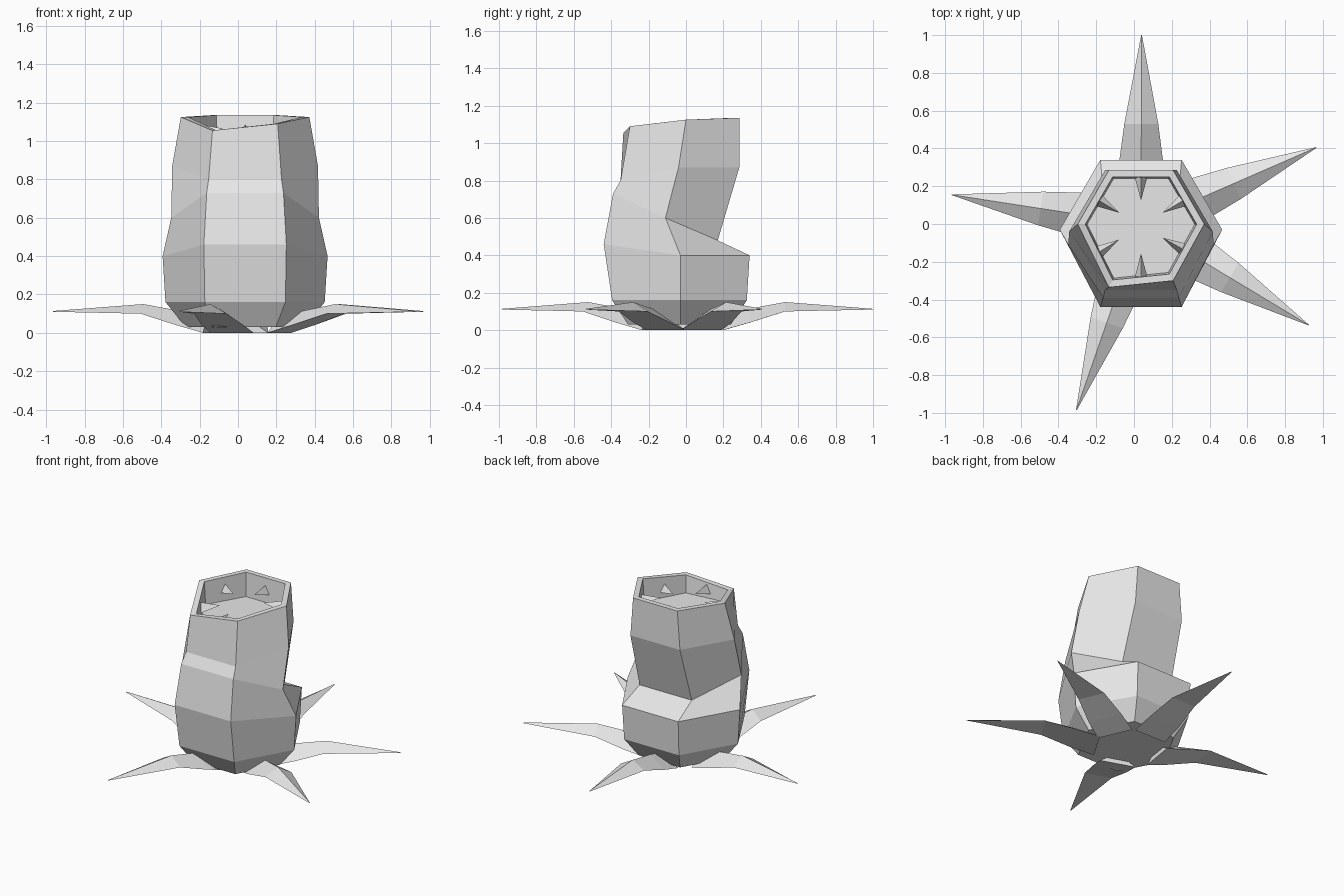
import bpy, bmesh, math
from mathutils import Vector

cube = bpy.data.objects.get("Cube")
if cube:
    bpy.data.objects.remove(cube, do_unlink=True)

grey = bpy.data.materials.new("plain grey")
grey.use_nodes = True
grey.diffuse_color = (0.8, 0.8, 0.8, 1)
grey.node_tree.nodes["Principled BSDF"].inputs["Base Color"].default_value = (0.8, 0.8, 0.8, 1)

CX = 0.037


def finish(bm, name):
    bmesh.ops.recalc_face_normals(bm, faces=bm.faces)
    mesh = bpy.data.meshes.new(name)
    bm.to_mesh(mesh)
    bm.free()
    mesh.materials.append(grey)
    obj = bpy.data.objects.new(name, mesh)
    bpy.context.collection.objects.link(obj)
    return obj


def loft(name, sections, caps=True):
    """Skin a list of equally long closed sections and cap both ends."""
    bm = bmesh.new()
    rings = [[bm.verts.new(p) for p in s] for s in sections]
    n = len(rings[0])
    for a, b in zip(rings, rings[1:]):
        for i in range(n):
            j = (i + 1) % n
            bm.faces.new((a[i], a[j], b[j], b[i]))
    if caps:
        bm.faces.new(rings[0])
        bm.faces.new(rings[-1])
    return finish(bm, name)


def hexagon(side_x, edge_x, back, side, front):
    """Hexagon ring; back, side and front are (y, z) pairs."""
    return [Vector((CX + x, *yz)) for x, yz in (
        (side_x, side), (edge_x, back), (-edge_x, back),
        (-side_x, side), (-edge_x, front), (edge_x, front))]


# Hollow six-sided trunk with a pinched back
rings = [
    hexagon(0.31, 0.16, (0.24, 0.03), (-0.03, 0.03), (-0.31, 0.03)),
    hexagon(0.415, 0.21, (0.325, 0.16), (-0.03, 0.16), (-0.395, 0.16)),
    hexagon(0.43, 0.215, (0.34, 0.40), (-0.03, 0.40), (-0.44, 0.46)),
    hexagon(0.385, 0.20, (0.17, 0.48), (-0.11, 0.60), (-0.39, 0.73)),
    hexagon(0.38, 0.19, (0.285, 0.87), (-0.04, 0.87), (-0.35, 0.80)),
    hexagon(0.335, 0.17, (0.285, 1.135), (0.0, 1.125), (-0.30, 1.09)),
]
rim = rings[-1]
rim[4].y, rim[4].z = -0.335, 1.055

centre = Vector((CX, -0.01, 0))


def inset(ring, k, z=None):
    return [Vector((centre.x + (p.x - centre.x) * k, centre.y + (p.y - centre.y) * k,
                    p.z if z is None else z)) for p in ring]


FLOOR = 0.97
lip = inset(rim, 0.88)
rings += [lip, inset(rim, 0.85, FLOOR)]
loft("trunk", rings)

# Small pointed teeth on the inner walls
for i in range(6):
    a, b = lip[i], lip[(i + 1) % 6]
    mid = (a + b) / 2
    along = (b - a).normalized() * 0.035
    inward = Vector((centre.x - mid.x, centre.y - mid.y, 0)).normalized()
    top = mid - inward * 0.005
    top.z = 1.085 if i < 3 else 1.06
    low = top - Vector((0, 0, 0.06))
    tip = mid + inward * 0.125
    tip.z = top.z - 0.02
    bm = bmesh.new()
    t, l, r, p = [bm.verts.new(c) for c in (top, low - along, low + along, tip)]
    for f in ((t, l, p), (l, r, p), (r, t, p), (t, r, l)):
        bm.faces.new(f)
    finish(bm, f"tooth_{i + 1}")

# Five tapering leaves: radius, half width, ridge height, edge height
profile = [(0.20, 0.12, 0.08, 0.0), (0.34, 0.115, 0.115, 0.04),
           (0.53, 0.09, 0.15, 0.10), (1.0, 0.002, 0.114, 0.11)]
tips = [(0.04, 1.0), (0.965, 0.405), (0.925, -0.535), (-0.305, -0.985), (-0.965, 0.155)]
for i, (tx, ty) in enumerate(tips):
    root = Vector((CX, 0, 0))
    out = Vector((tx, ty, 0)) - root
    length = out.length
    out.normalize()
    across = Vector((-out.y, out.x, 0))
    sections = []
    for r, w, ridge, edge in profile:
        c = root + out * r * length
        up = Vector((0, 0, 1))
        sections.append([c + up * ridge, c + across * w + up * edge, c - across * w + up * edge])
    loft(f"leaf_{i + 1}", sections)
